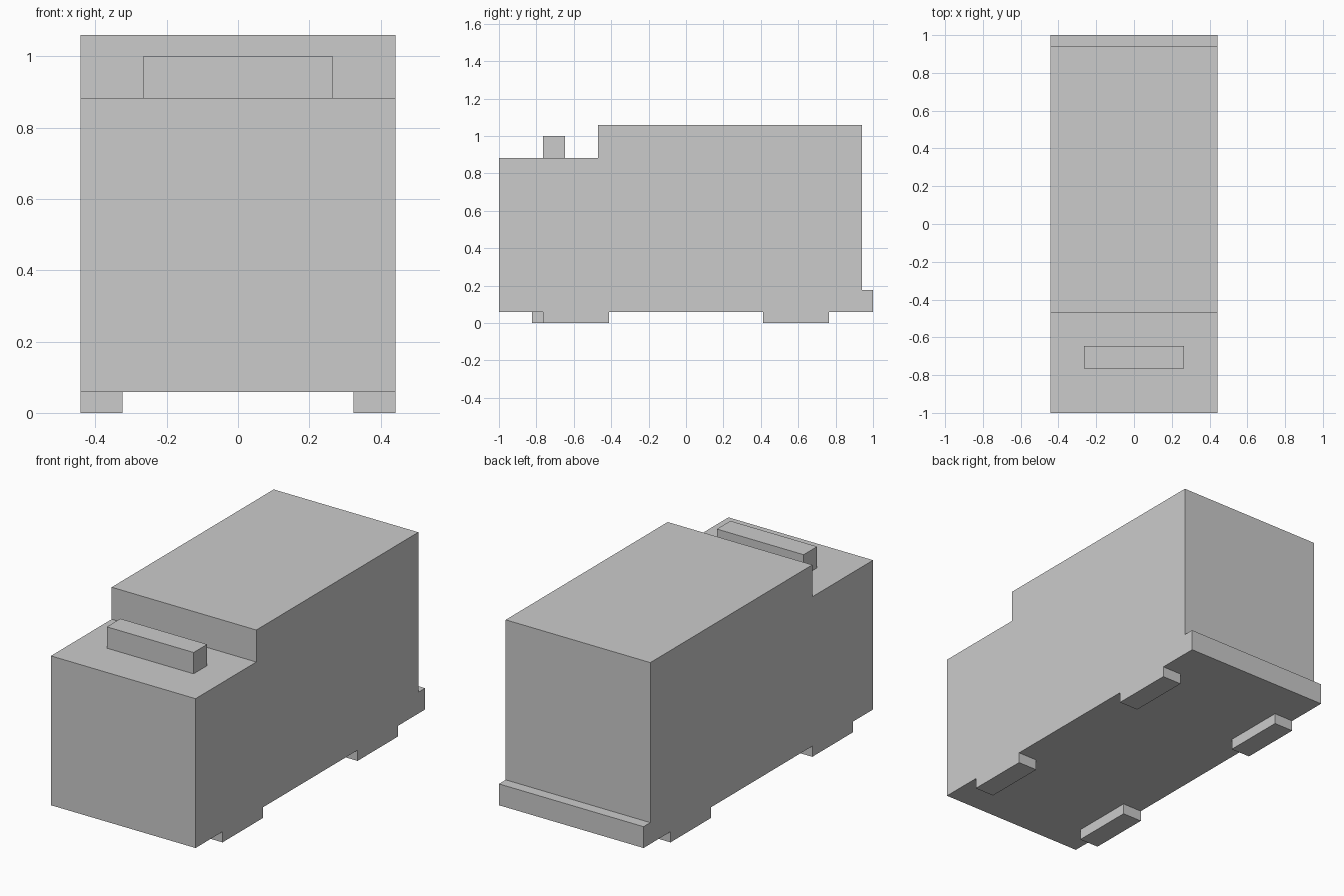
import bpy
import bmesh

if "Cube" in bpy.data.objects:
    bpy.data.objects.remove(bpy.data.objects["Cube"])

U = 1 / 17  # the model sits on a regular grid of this step


def extrude_profile(name, profile, x0, x1):
    """Solid from a (y, z) outline in grid steps, extruded from x0 to x1."""
    bm = bmesh.new()
    face = bm.faces.new([bm.verts.new((x0 * U, y * U, z * U)) for y, z in profile])
    out = bmesh.ops.extrude_face_region(bm, geom=[face])
    moved = [v for v in out["geom"] if isinstance(v, bmesh.types.BMVert)]
    bmesh.ops.translate(bm, verts=moved, vec=((x1 - x0) * U, 0, 0))
    bmesh.ops.recalc_face_normals(bm, faces=bm.faces)
    mesh = bpy.data.meshes.new(name)
    bm.to_mesh(mesh)
    bm.free()
    obj = bpy.data.objects.new(name, mesh)
    bpy.context.collection.objects.link(obj)
    return obj


def box(name, x, y, z):
    """Box from (min, max) pairs in grid steps."""
    outline = [(y[0], z[0]), (y[1], z[0]), (y[1], z[1]), (y[0], z[1])]
    return extrude_profile(name, outline, x[0], x[1])


# Body: low front deck stepping up to the tall rear
extrude_profile("body", [(-17, 1), (16, 1), (16, 18), (-8, 18), (-8, 15), (-17, 15)],
                -7.5, 7.5)

# Rear bumper ledge
box("rear_bumper", (-7.5, 7.5), (16, 17), (1, 3))

# Raised bar across the front deck
box("deck_bar", (-4.5, 4.5), (-13, -11), (15, 17))

# Feet: the front left one sits one step further forward
for name, side, y in (("front_right_foot", 1, -13), ("front_left_foot", -1, -14),
                      ("back_right_foot", 1, 7), ("back_left_foot", -1, 7)):
    box(name, sorted((side * 5.5, side * 7.5)), (y, y + 6), (0, 1))
